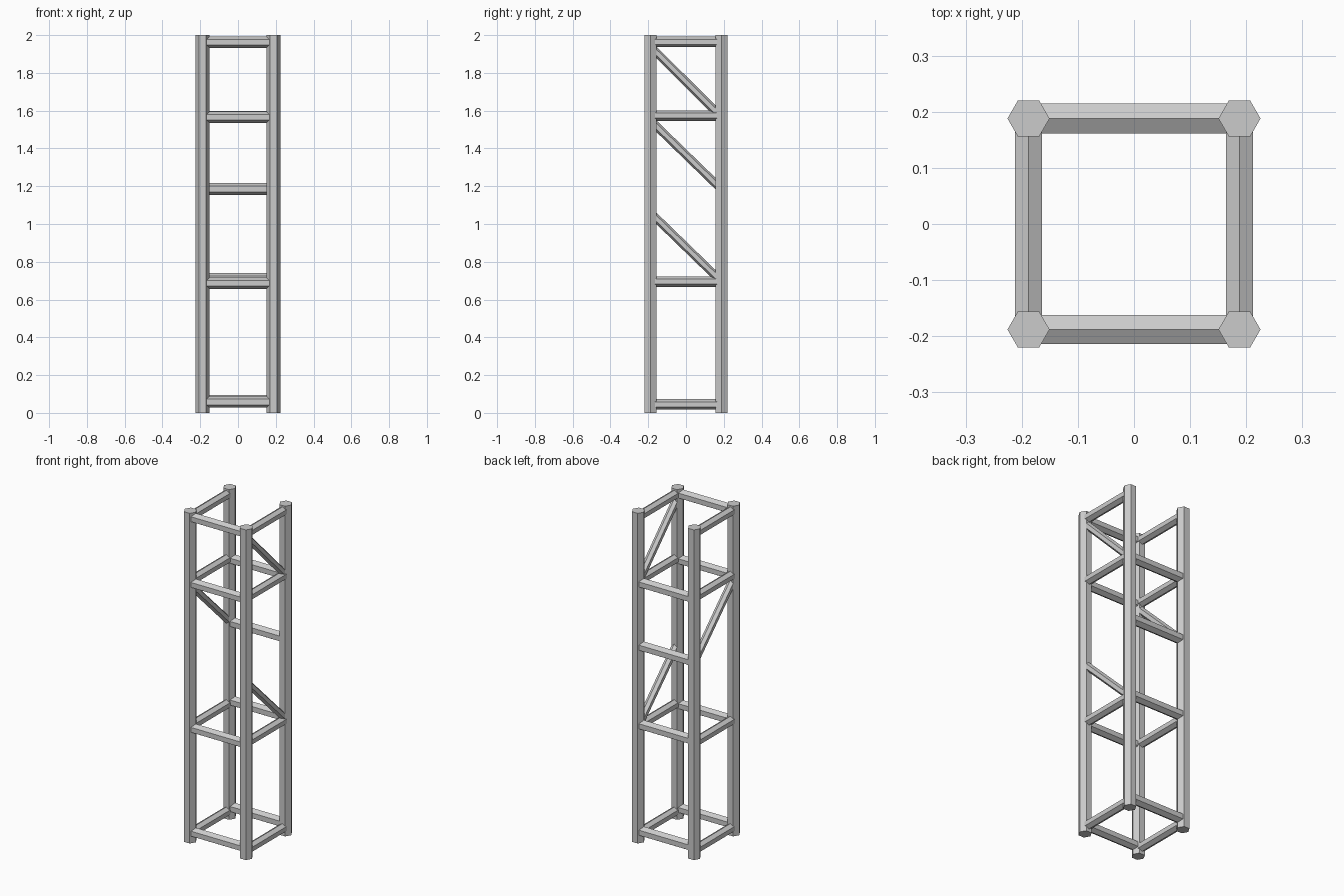
import bpy, bmesh, math
from mathutils import Vector

if "Cube" in bpy.data.objects:
    bpy.data.objects.remove(bpy.data.objects["Cube"])

P = 0.188  # post centre offset


def hex_bar(name, a, b, r, up):
    """Six-sided prism from a to b, with one edge pointing along up."""
    a, b = Vector(a), Vector(b)
    d = (b - a).normalized()
    v = d.cross(Vector(up)).normalized()
    u = v.cross(d)
    bm = bmesh.new()
    rings = []
    for c in (a, b):
        ring = []
        for i in range(6):
            t = math.radians(60 * i)
            ring.append(bm.verts.new(c + r * (math.cos(t) * u + math.sin(t) * v)))
        rings.append(ring)
    lo, hi = rings
    for i in range(6):
        j = (i + 1) % 6
        bm.faces.new((lo[i], lo[j], hi[j], hi[i]))
    bm.faces.new(lo)
    bm.faces.new(hi)
    bmesh.ops.recalc_face_normals(bm, faces=bm.faces)
    me = bpy.data.meshes.new(name)
    bm.to_mesh(me)
    bm.free()
    ob = bpy.data.objects.new(name, me)
    bpy.context.collection.objects.link(ob)
    return ob


Z = (0, 0, 1)

# Corner posts
for sx in (-1, 1):
    for sy in (-1, 1):
        hex_bar("corner_post", (sx * P, sy * P, 0), (sx * P, sy * P, 2), 0.0375, (1, 0, 0))

# Front rungs
for z in (0.058, 0.687, 1.565, 1.963):
    hex_bar("front_rung", (-P, -P, z), (P, -P, z), 0.03, Z)

# Back rungs (open at the top)
for z in (0.064, 0.709, 1.185, 1.568):
    hex_bar("back_rung", (-P, P, z), (P, P, z), 0.031, Z)

# Side rungs
for sx in (-1, 1):
    for z in (0.045, 0.695, 1.574, 1.964):
        hex_bar("side_rung", (sx * P, -P, z), (sx * P, P, z), 0.0275, Z)

# Diagonal braces, high at the front
for sx, zf, zb in ((1, 1.94, 1.565), (-1, 1.548, 1.183), (1, 1.06, 0.695)):
    hex_bar("diagonal_brace", (sx * P, -P, zf), (sx * P, P, zb), 0.022, Z)
